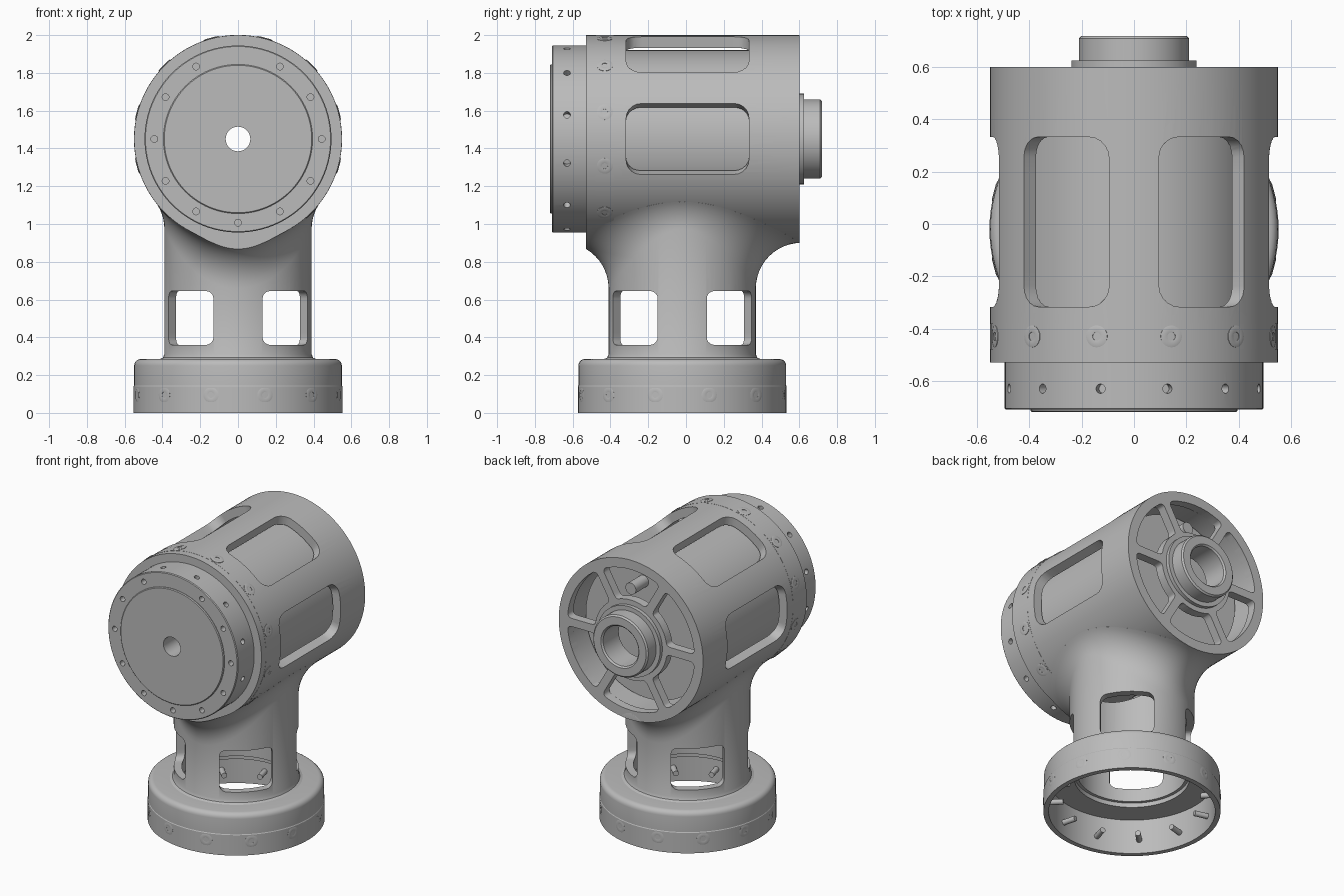
import bpy, bmesh
from math import pi, sin, cos, asin, sqrt, radians
from mathutils import Matrix, Vector

cube = bpy.data.objects.get("Cube")
if cube:
    bpy.data.objects.remove(cube)

AXIS_Z, BASE_Y, SEG = 1.45, -0.02, 96
BODY_R, NECK_R, FILLET = 0.55, 0.39, 0.24
BODY = Matrix.Translation((0, 0, AXIS_Z)) @ Matrix.Rotation(-pi / 2, 4, 'X')
BASE = Matrix.Translation((0, BASE_Y, 0))

grey = bpy.data.materials.new("machined_grey")
grey.use_nodes = True
grey.diffuse_color = (0.5, 0.5, 0.5, 1)
grey.node_tree.nodes["Principled BSDF"].inputs["Base Color"].default_value = (0.5, 0.5, 0.5, 1)


def bridge(bm, rings, closed):
    """Skin consecutive rings of points; cap the ends unless closed."""
    loops = [[bm.verts.new(p) for p in ring] for ring in rings]
    n = len(loops[0])
    pairs = list(zip(loops, loops[1:]))
    if closed:
        pairs.append((loops[-1], loops[0]))
    else:
        bm.faces.new(loops[0])
        bm.faces.new(loops[-1])
    for a, b in pairs:
        for i in range(n):
            j = (i + 1) % n
            bm.faces.new((a[i], a[j], b[j], b[i]))


def revolve(bm, profile, matrix, seg=SEG):
    """Spin a closed (radius, height) profile round the local z axis."""
    bridge(bm, [[matrix @ Vector((r * cos(2 * pi * i / seg), r * sin(2 * pi * i / seg), h))
                 for i in range(seg)] for r, h in profile], True)
    bmesh.ops.remove_doubles(bm, verts=bm.verts, dist=1e-5)


def rod(bm, r, lo, hi, matrix, seg=SEG):
    bridge(bm, [[matrix @ Vector((r * cos(2 * pi * i / seg), r * sin(2 * pi * i / seg), h))
                 for i in range(seg)] for h in (lo, hi)], False)


def rounded_rect(w, h, rad, steps=5, split=8):
    pts = []
    for k, (sx, sy) in enumerate(((1, 1), (-1, 1), (-1, -1), (1, -1))):
        for s in range(steps + 1):
            a = (k + s / steps) * pi / 2
            pts.append((sx * (w / 2 - rad) + rad * cos(a), sy * (h / 2 - rad) + rad * sin(a)))
        nxt = ((-1, 1), (-1, -1), (1, -1), (1, 1))[k]
        a = (k + 1) * pi / 2
        end = (nxt[0] * (w / 2 - rad) + rad * cos(a), nxt[1] * (h / 2 - rad) + rad * sin(a))
        x, y = pts[-1]
        pts += [(x + (end[0] - x) * t / split, y + (end[1] - y) * t / split) for t in range(1, split)]
    return pts


def make(name, bm):
    bmesh.ops.recalc_face_normals(bm, faces=bm.faces)
    mesh = bpy.data.meshes.new(name)
    bm.to_mesh(mesh)
    bm.free()
    mesh.materials.append(grey)
    ob = bpy.data.objects.new(name, mesh)
    bpy.context.collection.objects.link(ob)
    return ob


def activate(ob):
    bpy.ops.object.select_all(action='DESELECT')
    ob.select_set(True)
    bpy.context.view_layer.objects.active = ob


def cut(ob, bm):
    tool = make("cutter", bm)
    tool.hide_render = True
    activate(ob)
    mod = ob.modifiers.new("cut", 'BOOLEAN')
    mod.operation, mod.solver, mod.object = 'DIFFERENCE', 'EXACT', tool
    bpy.ops.object.modifier_apply(modifier=mod.name)
    bpy.data.objects.remove(tool)


def smooth(ob):
    activate(ob)
    bpy.ops.object.shade_smooth_by_angle(angle=radians(30))


def radial(matrix, height, angle):
    """Frame whose z axis points outwards from the local axis."""
    return (matrix @ Matrix.Translation((0, 0, height)) @ Matrix.Rotation(angle, 4, 'Z')
            @ Matrix.Rotation(pi / 2, 4, 'Y'))


def neck_bore(lo, hi):
    bm = bmesh.new()
    rod(bm, 0.34, lo, hi, BASE)
    return bm


# Base collar, open underneath
bm = bmesh.new()
corner = [(0.515 + 0.035 * cos(a * pi / 10), 0.25 + 0.035 * sin(a * pi / 10)) for a in range(6)]
revolve(bm, [(0.52, 0), (0.553, 0), (0.553, 0.14), (0.55, 0.145)] + corner
        + [(0.36, 0.285), (0.36, 0.24), (0.52, 0.24)], BASE)
smooth(make("base_collar", bm))

# Neck with a rolling-ball fillet into the body
def neck_ring(t):
    ring = []
    reach = BODY_R + FILLET
    for i in range(SEG):
        a = 2 * pi * i / SEG
        x, y = (NECK_R + FILLET) * cos(a), (NECK_R + FILLET) * sin(a)
        drop = sqrt(reach ** 2 - x ** 2)
        centre = Vector((x, y, AXIS_Z - drop))
        to_neck = Vector((-cos(a), -sin(a), 0))
        to_body = Vector((-x / reach, 0, drop / reach))
        ring.append(centre + FILLET * to_neck.slerp(to_body, t) + Vector((0, BASE_Y, 0)))
    return ring

def neck_circle(r, z):
    return [(r * cos(2 * pi * i / SEG), BASE_Y + r * sin(2 * pi * i / SEG), z) for i in range(SEG)]

rings = [neck_circle(r, z) for r, z in ((0.415, 0.27), (0.415, 0.285), (0.398, 0.292), (0.39, 0.31))]
rings += [neck_ring(t / 12) for t in range(13)]
rings.append([(p.x * 0.8, p.y * 0.8, AXIS_Z) for p in rings[-1]])
bm = bmesh.new()
bridge(bm, rings, False)
for y, side in ((-0.53, -1), (0.6, 1)):
    res = bmesh.ops.bisect_plane(bm, geom=bm.verts[:] + bm.edges[:] + bm.faces[:],
                                 plane_co=(0, y, 0), plane_no=(0, side, 0), clear_outer=True)
    edges = [e for e in res["geom_cut"] if isinstance(e, bmesh.types.BMEdge)]
    bmesh.ops.holes_fill(bm, edges=edges, sides=0)
neck = make("neck", bm)
bm = bmesh.new()
rod(bm, 0.5, -1, 1, BODY)
cut(neck, bm)
cut(neck, neck_bore(0.1, 1.4))
bm = bmesh.new()
for k in range(4):
    turn = BASE @ Matrix.Rotation(pi / 4 + k * pi / 2, 4, 'Z')
    outline = rounded_rect(0.336, 0.285, 0.04)
    bridge(bm, [[turn @ Vector((d, u, 0.5025 + v)) for u, v in outline] for d in (0.15, 0.6)], False)
cut(neck, bm)
smooth(neck)

# Body shell with rear plate and bearing boss
bm = bmesh.new()
revolve(bm, [(0.49, -0.53), (0.55, -0.53), (0.55, -0.48), (0.551, -0.48), (0.551, -0.38), (0.55, -0.38),
             (0.55, 0.6), (0.24, 0.6), (0.24, 0.625), (0.21, 0.625), (0.21, 0.71), (0.2, 0.72),
             (0.145, 0.72), (0.135, 0.71), (0.135, 0.54), (0.49, 0.54)], BODY)
shell = make("body_shell", bm)
cut(shell, neck_bore(0.5, 1.4))
bm = bmesh.new()
for angle in (0, pi, -pi / 3, -2 * pi / 3):
    outline = rounded_rect(0.384, 0.65, 0.08)
    bridge(bm, [[BODY @ Vector((r * cos(angle + u / BODY_R), r * sin(angle + u / BODY_R), 0.008 + v))
                 for u, v in outline] for r in (0.42, 0.68)], False)
# Six rounded sector openings in the rear plate
for k in range(6):
    mid = (k + 0.5) * pi / 3
    sector = []
    for u, v in rounded_rect(0.4, 0.21, 0.03):
        r = 0.38 + v
        a = mid + u / 0.2 * (pi / 6 - asin(0.028 / r))
        sector.append((r * cos(a), r * sin(a)))
    bridge(bm, [[BODY @ Vector((x, y, h)) for x, y in sector] for h in (0.5, 0.64)], False)
cut(shell, bm)
smooth(shell)

# Motor drum filling the body, with front cap and axial hole
bm = bmesh.new()
revolve(bm, [(0.065, -0.72), (0.39, -0.72), (0.395, -0.715), (0.395, -0.71), (0.49, -0.71), (0.495, -0.705),
             (0.495, -0.525), (0.47, -0.525), (0.47, 0.42), (0.065, 0.42)], BODY)
motor = make("motor_drum", bm)
bm = bmesh.new()
for k in range(12):
    rod(bm, 0.018, 0.45, 0.6, radial(BODY, -0.63, (k + 0.5) * pi / 6), 16)
    if k != 9:
        a = k * pi / 6
        rod(bm, 0.018, -0.8, -0.67, BODY @ Matrix.Translation((0.443 * cos(a), 0.443 * sin(a), 0)), 16)
cut(motor, bm)
smooth(motor)

# Locating stud on the back of the motor
bm = bmesh.new()
rod(bm, 0.04, 0.4, 0.56, BODY @ Matrix.Translation((0.03, -0.33, 0)), 24)
smooth(make("rear_stud", bm))

# Countersunk screws round the base and the body
screw = [(0, 0.53), (0.016, 0.53), (0.016, 0.553), (0.03, 0.555), (0.042, 0.552), (0.042, 0.525),
         (0.018, 0.525), (0.018, 0.43), (0, 0.43)]
for name, frame, height in (("base_screws", BASE, 0.095), ("body_screws", BODY, -0.43)):
    bm = bmesh.new()
    for k in range(12):
        revolve(bm, screw, radial(frame, height, (k + 0.5) * pi / 6), 20)
    smooth(make(name, bm))
